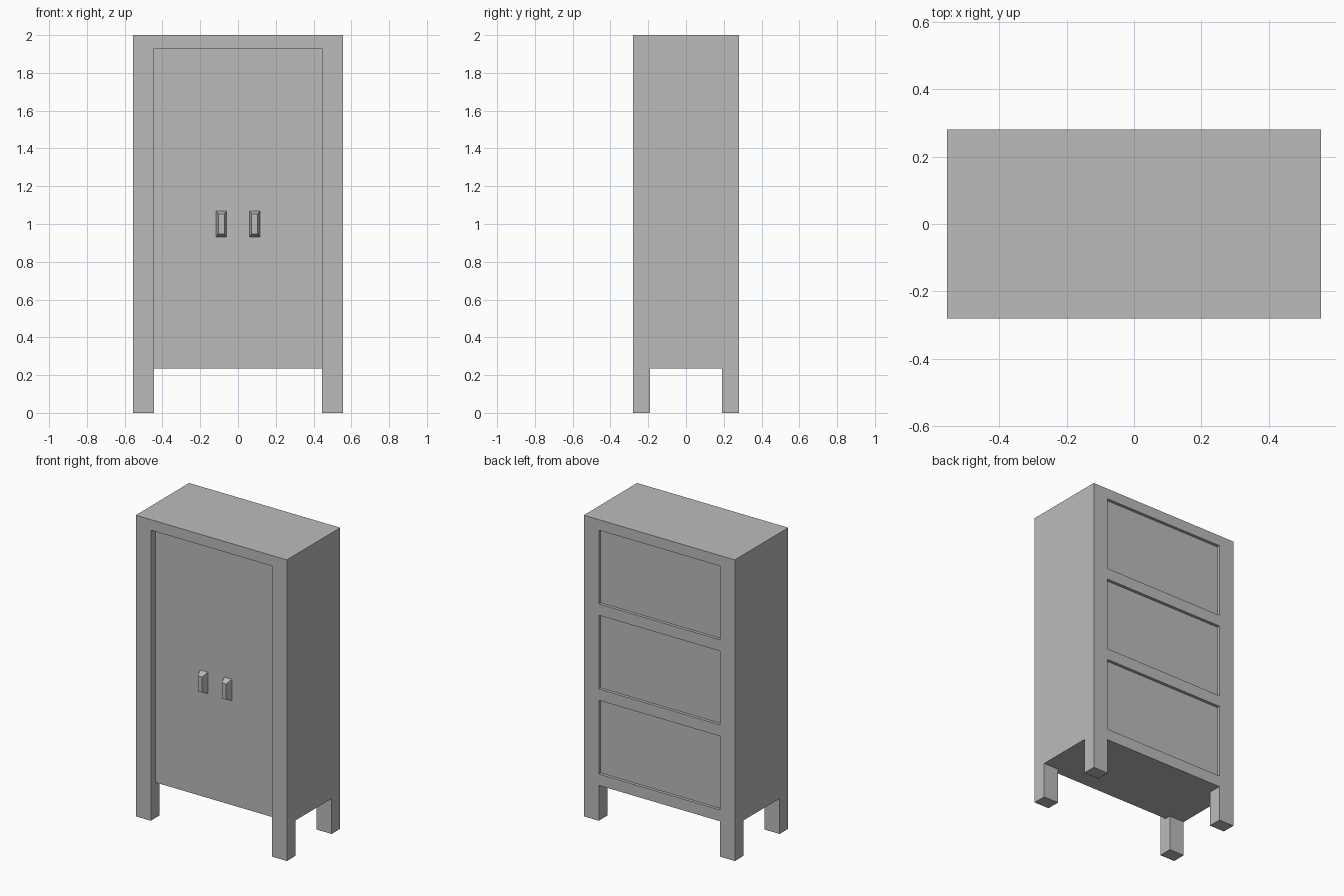
import bpy
import bmesh

# Remove only the default cube
if "Cube" in bpy.data.objects:
    bpy.data.objects.remove(bpy.data.objects["Cube"], do_unlink=True)

# Overall measures
HALF_W, HALF_D, HEIGHT = 0.555, 0.28, 2.0
OPEN_X, OPEN_Y = 0.445, 0.19      # inner faces of the legs
FLOOR, RAIL_TOP = 0.235, 1.93     # cabinet underside, bottom of top rail
DOOR_Y = -0.23                    # recessed door face
BACK_Y = 0.26                     # recessed back panels
RAIL, PANEL = 0.075, 0.49         # back rail and back panel heights
OUT = 0.5                         # how far cutters overshoot

# Single painted finish
grey = bpy.data.materials.new("plain_grey")
grey.use_nodes = True
colour = (0.5, 0.5, 0.5, 1.0)
grey.diffuse_color = colour
grey.node_tree.nodes["Principled BSDF"].inputs["Base Color"].default_value = colour


def box(name, x, y, z, front_inset=(0, 0)):
    """Box from (min, max) ranges; the front end may taper inward."""
    bm = bmesh.new()
    bmesh.ops.create_cube(bm, size=1)
    for v in bm.verts:
        front = v.co.y < 0
        sx, sz = v.co.x, v.co.z
        v.co = [r[0] if c < 0 else r[1] for c, r in zip(v.co, (x, y, z))]
        if front:
            v.co.x -= 2 * sx * front_inset[0]
            v.co.z -= 2 * sz * front_inset[1]
    mesh = bpy.data.meshes.new(name)
    bm.to_mesh(mesh)
    bm.free()
    mesh.materials.append(grey)
    obj = bpy.data.objects.new(name, mesh)
    bpy.context.collection.objects.link(obj)
    return obj


def cut(target, x, y, z):
    """Subtract a box from the target."""
    cutter = box("cutter", x, y, z)
    cutter.hide_render = True
    mod = target.modifiers.new("cut", "BOOLEAN")
    mod.operation, mod.solver, mod.object = "DIFFERENCE", "EXACT", cutter
    bpy.context.view_layer.objects.active = target
    bpy.ops.object.modifier_apply(modifier=mod.name)
    mesh = cutter.data
    bpy.data.objects.remove(cutter, do_unlink=True)
    bpy.data.meshes.remove(mesh)


# Cabinet body with four corner legs
body = box("cabinet_body", (-HALF_W, HALF_W), (-HALF_D, HALF_D), (0, HEIGHT))
cut(body, (-OPEN_X, OPEN_X), (-OUT, OUT), (-OUT, FLOOR))
cut(body, (-HALF_W - OUT, HALF_W + OUT), (-OPEN_Y, OPEN_Y), (-OUT, FLOOR))

# Door recess, open at the bottom
cut(body, (-OPEN_X, OPEN_X), (-OUT, DOOR_Y), (0.1, RAIL_TOP))

# Three recessed panels on the back
for i in range(3):
    low = FLOOR + RAIL + i * (PANEL + RAIL)
    cut(body, (-OPEN_X, OPEN_X), (BACK_Y, OUT), (low, low + PANEL))

# Tapered door handles
for side, centre in (("left", 0.088), ("right", -0.088)):
    box(side + "_handle", (centre - 0.028, centre + 0.028),
        (DOOR_Y - 0.043, DOOR_Y), (0.93, 1.07), (0.012, 0.018))
